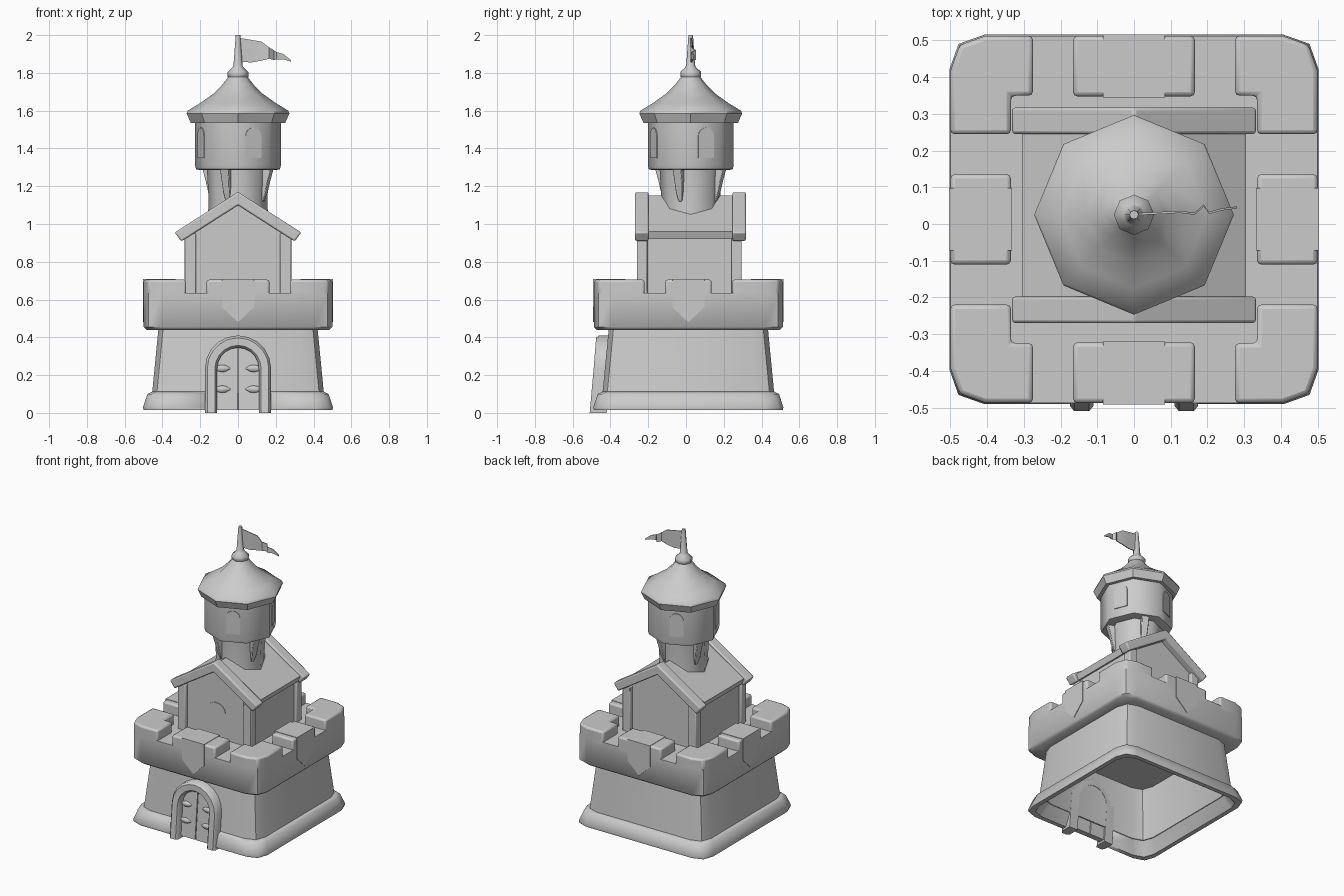
import bpy, bmesh, math
from mathutils import Vector, Matrix

if "Cube" in bpy.data.objects:
    bpy.data.objects.remove(bpy.data.objects["Cube"])

stone = bpy.data.materials.new("stone grey")
stone.use_nodes = True
GREY = (0.6, 0.6, 0.6, 1)
stone.diffuse_color = GREY
stone.node_tree.nodes["Principled BSDF"].inputs["Base Color"].default_value = GREY

MID = 0.0125      # y centre of the castle body
TOWER = 0.025     # y centre of the tower


def loft(name, rings, closed=False, bevel=0, angle=35, segments=2):
    """Skin a list of point rings; closed joins the last ring to the first."""
    bm = bmesh.new()
    vs = [[bm.verts.new(p) for p in r] for r in rings]
    n = len(vs[0])
    pairs = list(zip(vs, vs[1:])) + ([(vs[-1], vs[0])] if closed else [])
    for a, b in pairs:
        for i in range(n):
            j = (i + 1) % n
            bm.faces.new((a[i], a[j], b[j], b[i]))
    if not closed:
        bm.faces.new(vs[0])
        bm.faces.new(vs[-1])
    bmesh.ops.recalc_face_normals(bm, faces=bm.faces)
    me = bpy.data.meshes.new(name)
    bm.to_mesh(me)
    bm.free()
    me.materials.append(stone)
    ob = bpy.data.objects.new(name, me)
    bpy.context.collection.objects.link(ob)
    if bevel:
        m = ob.modifiers.new("bevel", 'BEVEL')
        m.width, m.segments, m.limit_method = bevel, segments, 'ANGLE'
        m.angle_limit = math.radians(50)
    bpy.ops.object.select_all(action='DESELECT')
    ob.select_set(True)
    bpy.context.view_layer.objects.active = ob
    bpy.ops.object.shade_smooth_by_angle(angle=math.radians(angle))
    return ob


def prism_z(name, pts, z0, z1, **kw):
    return loft(name, [[(x, y, z) for x, y in pts] for z in (z0, z1)], **kw)


def prism_y(name, pts, y0, y1, **kw):
    return loft(name, [[(x, y, z) for x, z in pts] for y in (y0, y1)], **kw)


def rect(x0, x1, y0, y1):
    return [(x0, y0), (x1, y0), (x1, y1), (x0, y1)]


def mirrored(half):
    """Complete a right-hand outline that starts and ends on the centre line."""
    return half + [(-x, z) for x, z in reversed(half) if x > 0]


def square_ring(h, z):
    """Square with two-step rounded corners."""
    a, b = h - 0.095, h - 0.025
    corner = [(h, a), (b, b), (a, h)]
    pts = []
    for q in range(4):
        for x, y in corner:
            for _ in range(q):
                x, y = -y, x
            pts.append((x, y + MID, z))
    return pts


def oct_ring(r, z):
    return [(r * math.cos(k * math.pi / 4), TOWER + r * math.sin(k * math.pi / 4), z)
            for k in range(8)]


def place(ob, angle, cy, radius=0.0, z=0.0):
    """Turn a part modelled facing +x to an angle around the centre line."""
    ob.matrix_world = (Matrix.Translation((0, cy, z)) @ Matrix.Rotation(math.radians(angle), 4, 'Z')
                       @ Matrix.Translation((radius, 0, 0)))


# Hollow lower wall and plinth, open underneath
loft("lower_wall", [square_ring(h, z) for h, z in
     [(0.455, 0.1), (0.42, 0.46), (0.39, 0.46), (0.425, 0.1)]], closed=True, angle=50)
plinth = loft("plinth", [square_ring(h, z) for h, z in
              [(0.47, 0.015), (0.5, 0.015), (0.503, 0.03), (0.48, 0.1), (0.455, 0.112),
               (0.43, 0.1)]], closed=True, angle=50)
cutter = prism_z("doorway_cutter", rect(-0.12, 0.12, -0.6, -0.4), -0.1, 0.2)
cutter.hide_render = True
cutter.hide_viewport = True
cut = plinth.modifiers.new("doorway", 'BOOLEAN')
cut.object, cut.operation, cut.solver = cutter, 'DIFFERENCE', 'EXACT'

# Battlement band with terrace, then merlons
loft("battlement_band", [square_ring(h, z) for h, z in
     [(0.4, 0.44), (0.485, 0.44), (0.5, 0.455), (0.5, 0.635)]], angle=50)
for sx in (1, -1):
    for sy in (1, -1):
        outline = [(0.275, 0.5), (0.275, 0.337), (0.335, 0.337), (0.335, 0.232),
                   (0.5, 0.232), (0.5, 0.405), (0.475, 0.475), (0.405, 0.5)]
        prism_z("corner_merlon", [(sx * x, MID + sy * y) for x, y in outline],
                0.6, 0.705, bevel=0.012, angle=50)
for s in (1, -1):
    prism_z("end_merlon", rect(-0.166, 0.166, MID + s * 0.335, MID + s * 0.5),
            0.6, 0.705, bevel=0.012)
    prism_z("side_merlon", rect(s * 0.335, s * 0.5, MID - 0.123, MID + 0.123),
            0.6, 0.705, bevel=0.012)

# Pointed banners draped over the four middle merlons
shield = [(0, 0.48), (0.085, 0.56), (0.085, 0.708), (-0.085, 0.708), (-0.085, 0.56)]
for k in range(4):
    place(loft("banner", [[(x, y, z) for y, z in shield] for x in (0.495, 0.504)]), 90 * k, MID)
    place(prism_z("banner_fold", rect(0.332, 0.504, -0.085, 0.085), 0.7, 0.708), 90 * k, MID)

# Door arch leaning with the wall
def lean(z):
    return 0.09 * z

R, SPRING = 0.1425, 0.235
path = [(R, 0, 1, 0), (R, 0.1, 1, 0)]
path += [(R * math.cos(a), SPRING + R * math.sin(a), math.cos(a), math.sin(a))
         for a in (math.pi * k / 10 for k in range(11))]
path += [(-R, 0.1, -1, 0), (-R, 0, -1, 0)]
section = [(-0.0325, -0.42), (-0.0325, -0.495), (-0.02, -0.51),
           (0.02, -0.51), (0.0325, -0.495), (0.0325, -0.42)]
loft("door_arch", [[(x + o * nx, y + lean(z), z + o * nz) for o, y in section]
                   for x, z, nx, nz in path], angle=40)

# Two door leaves with teardrop hinges
arc = [(0.12 * math.cos(a), SPRING + 0.12 * math.sin(a))
       for a in (math.pi / 2 * k / 6 for k in range(7))]
for s in (1, -1):
    leaf = [(0.003, 0.015), (0.12, 0.015)] + arc[:-1] + [(0.003, SPRING + 0.12)]
    loft("door_leaf", [[(s * x, y + lean(z), z) for x, z in leaf] for y in (-0.468, -0.43)])
    for hz in (0.125, 0.235):
        rings = []
        for x, r in [(0.11, 0.014), (0.085, 0.02), (0.065, 0.017), (0.04, 0.003)]:
            rings.append([(s * x, -0.468 + lean(hz) + 0.7 * r * math.cos(t), hz + r * math.sin(t))
                          for t in (math.pi / 4 * k for k in range(8))])
        loft("door_hinge", rings, angle=60)

# Upper house with corner posts and pitched roof
prism_y("house_walls", mirrored([(0, 0.6), (0.262, 0.6), (0.262, 0.94), (0, 1.11)]),
        -0.235, 0.27)
for s in (1, -1):
    for y in (-0.26, 0.24):
        prism_z("corner_post", rect(s * 0.222, s * 0.282, y, y + 0.055), 0.62, 0.95, bevel=0.006)
prism_y("roof", mirrored([(0, 1.15), (0.305, 0.96), (0.29, 0.92), (0, 1.09)]), -0.21, 0.255)
for y in (-0.27, 0.245):
    prism_y("gable_trim", mirrored([(0, 1.17), (0.335, 0.955), (0.3, 0.908), (0, 1.1)]),
            y, y + 0.072, bevel=0.008)
gable = [(-0.07, 0.72), (0.07, 0.72)] + [(0.07 * math.cos(a), 0.82 + 0.06 * math.sin(a))
                                        for a in (math.pi * k / 8 for k in range(9))]
prism_y("house_window", gable, -0.239, -0.23)

# Round tower: eight-sided shaft, drum, flared roof, finial and pole
loft("tower_shaft", [oct_ring(r, z) for r, z in
     [(0.165, 0.95), (0.155, 1.12), (0.165, 1.3)]], angle=50)
loft("tower_drum", [oct_ring(r, z) for r, z in
     [(0.2, 1.285), (0.222, 1.29), (0.227, 1.31), (0.227, 1.55)]], angle=50)
loft("tower_roof", [oct_ring(r, z) for r, z in
     [(0.2, 1.535), (0.25, 1.535), (0.272, 1.585), (0.266, 1.6), (0.2, 1.64),
      (0.13, 1.69), (0.085, 1.735), (0.05, 1.78)]], angle=40)
loft("finial", [oct_ring(r, z) for r, z in
     [(0.04, 1.768), (0.055, 1.78), (0.055, 1.805), (0.03, 1.828), (0.024, 1.84),
      (0.012, 2.0)]], angle=50)

# Arched windows on every other drum side, brackets below the others
window = [(-0.045, 1.35), (0.045, 1.35)] + [(0.045 * math.cos(a), 1.465 + 0.045 * math.sin(a))
                                           for a in (math.pi * k / 8 for k in range(9))]
for k in range(4):
    w = loft("drum_window", [[(x, y, z) for y, z in window] for x in (-0.004, 0.005)])
    place(w, 22.5 + 90 * k, TOWER, 0.227 * math.cos(math.pi / 8))
    b = loft("bracket", [[(x0, -w, z), (x1, -w, z), (x1, w, z), (x0, w, z)] for x0, x1, w, z in
             [(0.13, 0.148, 0.01, 1.12), (0.13, 0.165, 0.018, 1.17),
              (0.14, 0.178, 0.022, 1.23), (0.14, 0.198, 0.024, 1.3)]], bevel=0.004)
    place(b, -22.5 + 90 * k, TOWER)

# Rippling pennant
flag = [(0.01, 0.027, 1.86, 1.985), (0.07, 0.03, 1.855, 1.975), (0.125, 0.033, 1.865, 1.965),
        (0.165, 0.028, 1.875, 1.935), (0.19, 0.05, 1.868, 1.92), (0.205, 0.03, 1.872, 1.91),
        (0.24, 0.04, 1.872, 1.9), (0.28, 0.045, 1.86, 1.868)]
loft("pennant", [[(x, y - 0.003, lo), (x, y + 0.003, lo), (x, y + 0.003, hi), (x, y - 0.003, hi)]
                 for x, y, lo, hi in flag])
